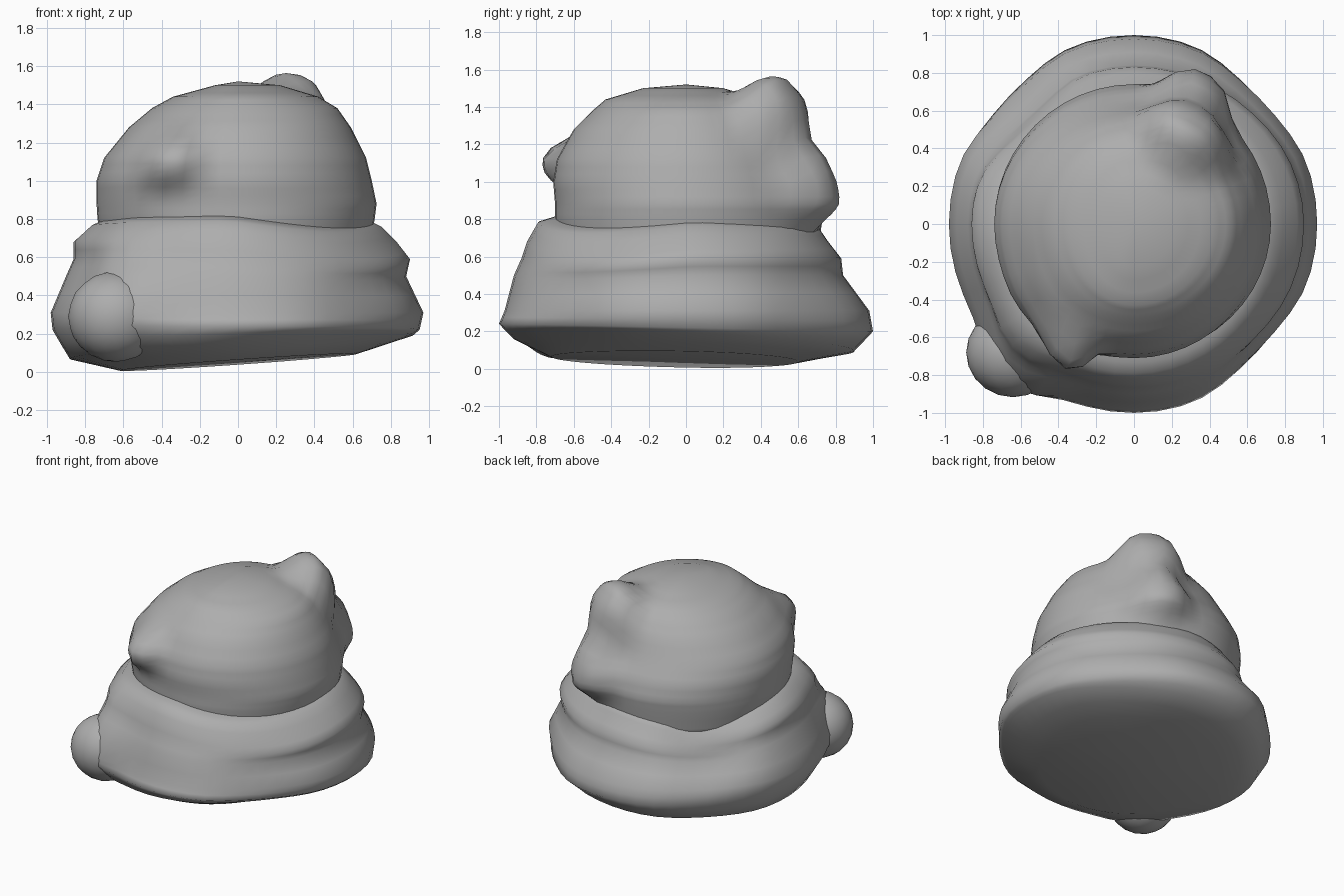
import bpy, bmesh, math
from mathutils import Vector, Matrix

cube = bpy.data.objects.get("Cube")
if cube:
    bpy.data.objects.remove(cube, do_unlink=True)

SEGMENTS = 48

grey = bpy.data.materials.new("soft grey")
grey.use_nodes = True
colour = (0.42, 0.42, 0.42, 1)
grey.diffuse_color = colour
shader = grey.node_tree.nodes["Principled BSDF"]
shader.inputs["Base Color"].default_value = colour
shader.inputs["Roughness"].default_value = 0.8


def finish(name, bm):
    bmesh.ops.recalc_face_normals(bm, faces=bm.faces)
    for face in bm.faces:
        face.smooth = True
    mesh = bpy.data.meshes.new(name)
    bm.to_mesh(mesh)
    bm.free()
    mesh.materials.append(grey)
    obj = bpy.data.objects.new(name, mesh)
    bpy.context.collection.objects.link(obj)
    return obj


def refine(sections, steps):
    """Insert evenly spaced sections between the given ones."""
    out = []
    for a, b in zip(sections, sections[1:]):
        for i in range(steps):
            t = i / steps
            out.append([p + (q - p) * t for p, q in zip(a, b)])
    return out + [list(sections[-1])]


def loft(sections, bottom, top):
    """Section: z, reach to -x, +x, -y, +y, then optional tilt in x, tilt in y, sag."""
    bm = bmesh.new()
    rings = []
    for z, xm, xp, ym, yp, *lean in sections:
        tx, ty, sag = lean or (0, 0, 0)
        ring = []
        for i in range(SEGMENTS):
            a = 2 * math.pi * i / SEGMENTS
            c, s = math.cos(a), math.sin(a)
            x = c * (xp if c > 0 else xm)
            y = s * (yp if s > 0 else ym)
            dz = tx * x + ty * y + sag * min(math.sin(2 * a), 0.1)
            ring.append(bm.verts.new((x, y, z + dz)))
        rings.append(ring)
    for low, high in zip(rings, rings[1:]):
        for i in range(SEGMENTS):
            j = (i + 1) % SEGMENTS
            bm.faces.new((low[i], low[j], high[j], high[i]))
    for ring, height in ((rings[0], bottom), (rings[-1], top)):
        tip = bm.verts.new((0, 0, height))
        for i in range(SEGMENTS):
            bm.faces.new((ring[i], ring[(i + 1) % SEGMENTS], tip))
    return bm


def swell(bm, centre, push, size, power=3):
    """Pull a soft lump out of the surface, or press a dent into it."""
    for v in bm.verts:
        d = (v.co - Vector(centre)).length / size
        v.co += Vector(push) * math.exp(-d ** power)


# Rolled brim with a tilted underside and a sagging upper fold
brim_sections = [
    (0.05, 0.62, 0.62, 0.72, 0.60, 0.07, -0.02, 0),
    (0.13, 0.88, 0.92, 0.93, 0.90, 0.07, -0.04, 0),
    (0.22, 0.97, 0.95, 1.00, 1.00, 0, -0.02, 0),
    (0.31, 0.98, 0.97, 0.97, 0.98, 0, 0, 0),
    (0.50, 0.90, 0.88, 0.92, 0.84, 0, 0, 0.02),
    (0.59, 0.86, 0.90, 0.88, 0.83, 0, 0, 0.04),
    (0.68, 0.86, 0.83, 0.85, 0.76, 0, 0, 0.05),
    (0.76, 0.77, 0.75, 0.79, 0.72, 0, -0.03, 0.05),
    (0.79, 0.70, 0.69, 0.68, 0.67, 0, -0.04, 0.05),
]
brim = loft(refine(brim_sections, 2), 0.05, 0.75)
for sx, sy in ((1, 1), (1, -1), (-1, 1)):
    swell(brim, (sx * 0.68, sy * 0.68, 0.22), (sx * -0.025, sy * -0.025, 0), 0.32)
swell(brim, (-0.58, -0.68, 0.35), (-0.05, -0.10, 0.01), 0.25)
swell(brim, (-0.59, -0.59, 0.68), (-0.03, -0.03, 0), 0.20)
swell(brim, (-0.61, 0.60, 0.62), (0.04, -0.04, -0.03), 0.30)
finish("brim", brim)

# Domed crown with two lumps at the back and a nub at the front
crown_sections = [
    (0.60, 0.70, 0.68, 0.67, 0.70),
    (0.80, 0.735, 0.715, 0.70, 0.73),
    (0.88, 0.74, 0.725, 0.70, 0.74),
    (1.00, 0.74, 0.70, 0.71, 0.71),
    (1.12, 0.70, 0.67, 0.69, 0.64),
    (1.28, 0.57, 0.59, 0.60, 0.56),
    (1.38, 0.45, 0.52, 0.50, 0.48),
    (1.44, 0.34, 0.42, 0.43, 0.40),
    (1.50, 0.12, 0.22, 0.23, 0.20),
]
crown = loft(refine(crown_sections, 3), 0.60, 1.52)
swell(crown, (0.29, 0.49, 1.31), (0.03, 0.10, 0.17), 0.25, 5)
swell(crown, (0.33, 0.64, 0.98), (0.05, 0.15, 0), 0.21, 4)
swell(crown, (-0.50, -0.50, 1.08), (-0.02, -0.02, 0.01), 0.30)
swell(crown, (-0.37, -0.60, 1.12), (0.01, -0.15, 0), 0.15)
finish("crown", crown)

# Round bobble melting into the front right of the brim
bobble = bmesh.new()
bmesh.ops.create_icosphere(bobble, subdivisions=3, radius=0.23)
bmesh.ops.transform(bobble, verts=bobble.verts,
                    matrix=Matrix.Translation((-0.64, -0.68, 0.29)) @ Matrix.Diagonal((1.08, 1.03, 1.03, 1)))
finish("bobble", bobble)
